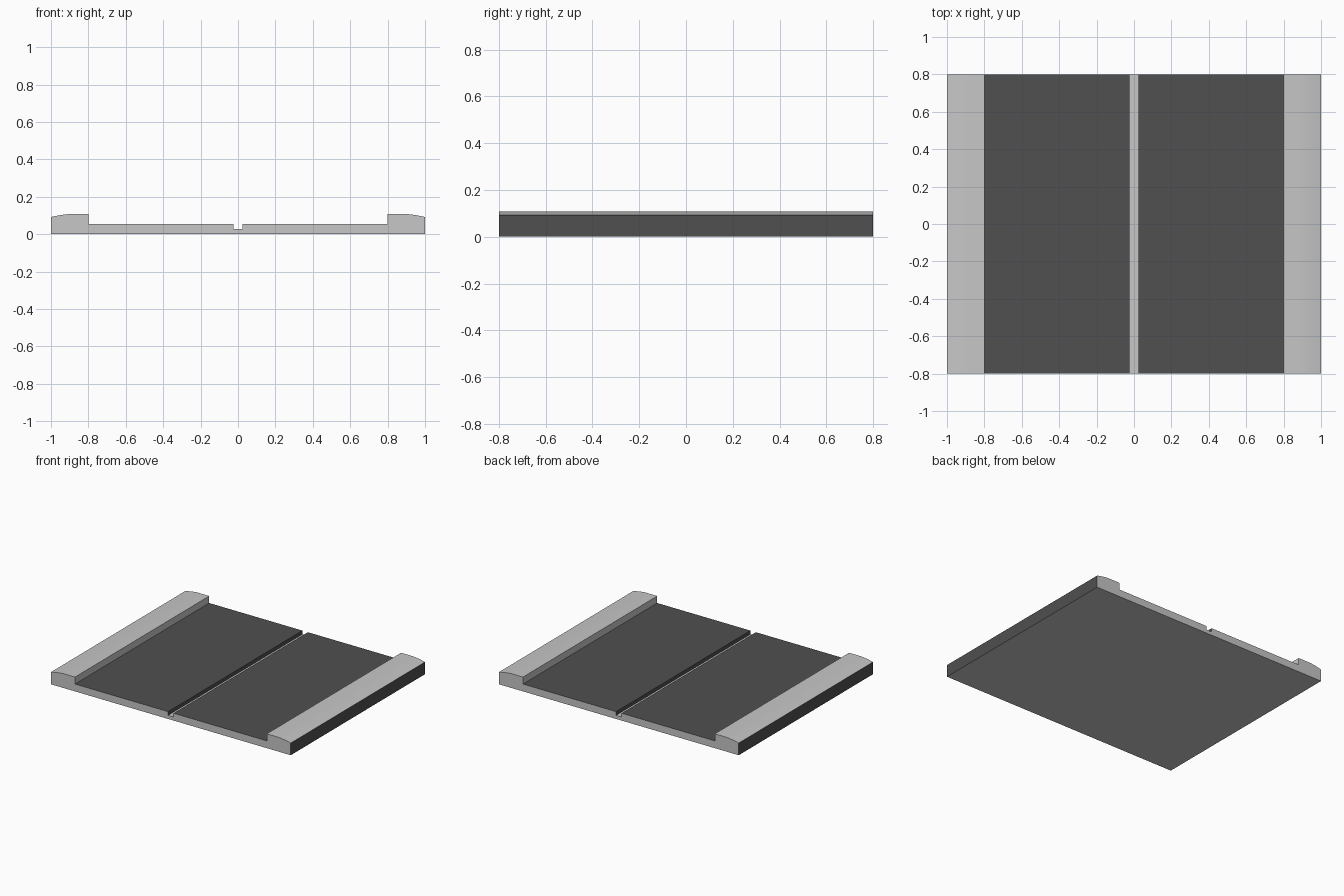
import bpy, bmesh, math

if "Cube" in bpy.data.objects:
    bpy.data.objects.remove(bpy.data.objects["Cube"])

HALF_LEN = 0.8   # half length along y
CURB_X = 0.8     # inner edge of the raised curbs
ROAD_Z = 0.055
GROOVE_Z = 0.027


def material(name, v):
    m = bpy.data.materials.new(name)
    m.diffuse_color = (v, v, v, 1)
    m.use_nodes = True
    m.node_tree.nodes["Principled BSDF"].inputs["Base Color"].default_value = m.diffuse_color
    return m


# Right half of the cross-section, from the groove outwards and down
half = [(0.023, GROOVE_Z), (0.023, ROAD_Z), (CURB_X, ROAD_Z), (CURB_X, 0.108)]
# gently rounded curb top
for i in range(5):
    t = i / 4
    half.append((0.9 + 0.1 * t, 0.108 - 0.016 * t ** 1.4))
half.append((1.0, 0.0))
profile = half + [(-x, z) for x, z in reversed(half)]

# Extrude the mirrored cross-section along y
bm = bmesh.new()
front = bm.faces.new([bm.verts.new((x, -HALF_LEN, z)) for x, z in profile])
ext = bmesh.ops.extrude_face_region(bm, geom=[front], use_keep_orig=True)
new_verts = [g for g in ext["geom"] if isinstance(g, bmesh.types.BMVert)]
bmesh.ops.translate(bm, verts=new_verts, vec=(0, 2 * HALF_LEN, 0))
bmesh.ops.recalc_face_normals(bm, faces=bm.faces)

# Concrete: ends, underside, curb tops, curb inner walls and groove floor; the rest is asphalt
for f in bm.faces:
    c, n = f.calc_center_median(), f.normal
    end = abs(n.y) > 0.5
    underside = n.z < -0.5
    curb_top = n.z > 0.5 and c.z > 0.08
    curb_wall = abs(n.x) > 0.9 and abs(abs(c.x) - CURB_X) < 0.01
    groove_floor = n.z > 0.5 and c.z < 0.04
    f.material_index = int(end or underside or curb_top or curb_wall or groove_floor)

mesh = bpy.data.meshes.new("road_section")
bm.to_mesh(mesh)
bm.free()
mesh.materials.append(material("dark asphalt", 0.08))
mesh.materials.append(material("light concrete", 0.57))
road = bpy.data.objects.new("road_section", mesh)
bpy.context.collection.objects.link(road)

# Smooth the curb rounding only
bpy.context.view_layer.objects.active = road
road.select_set(True)
bpy.ops.object.shade_smooth_by_angle(angle=math.radians(30))
